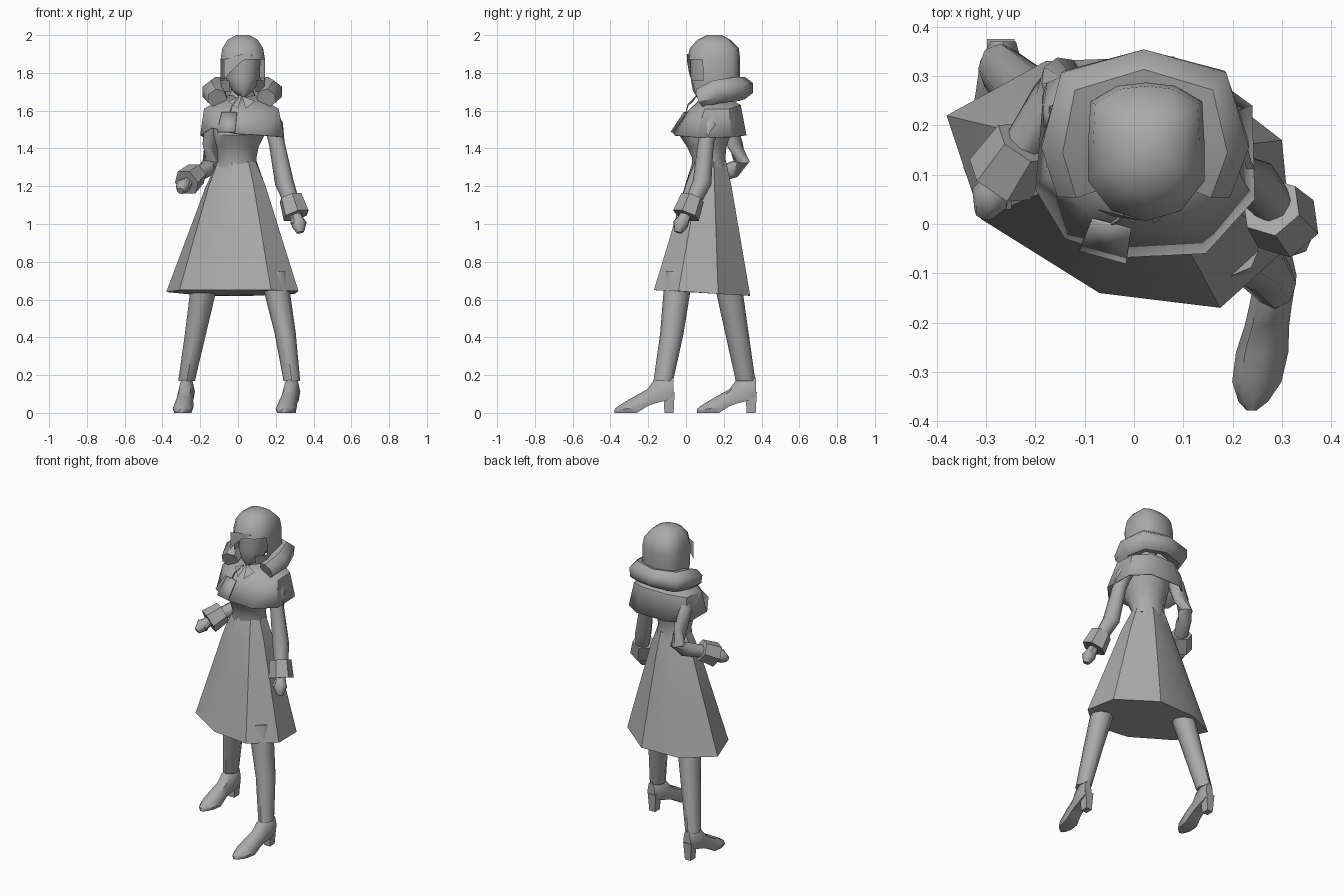
import bpy, bmesh
from math import sin, cos, pi, radians
from mathutils import Vector

old = bpy.data.objects.get("Cube")
if old:
    bpy.data.objects.remove(old, do_unlink=True)

grey = bpy.data.materials.new("plain grey")
grey.use_nodes = True
grey.diffuse_color = (0.4, 0.4, 0.4, 1)
grey.node_tree.nodes["Principled BSDF"].inputs["Base Color"].default_value = (0.4, 0.4, 0.4, 1)


def finish(name, bm, angle=40):
    bmesh.ops.recalc_face_normals(bm, faces=bm.faces)
    me = bpy.data.meshes.new(name)
    bm.to_mesh(me)
    bm.free()
    me.materials.append(grey)
    me.shade_smooth()
    me.set_sharp_from_angle(angle=radians(angle))
    ob = bpy.data.objects.new(name, me)
    bpy.context.scene.collection.objects.link(ob)
    return ob


def loft(name, rings, caps=(True, True), angle=40, skip=None):
    """Skin a list of equal rings; skip(centre) leaves faces out."""
    bm = bmesh.new()
    loops = [[bm.verts.new(p) for p in ring] for ring in rings]
    n = len(loops[0])
    for a, b in zip(loops, loops[1:]):
        for i in range(n):
            j = (i + 1) % n
            bm.faces.new((a[i], a[j], b[j], b[i]))
    for loop, cap in zip((loops[0], loops[-1]), caps):
        if cap:
            bm.faces.new(loop)
    if skip:
        gone = [f for f in bm.faces if skip(f.calc_center_median())]
        bmesh.ops.delete(bm, geom=gone, context='FACES')
    return finish(name, bm, angle)


def oval(x, y, z, rx, ry, n=12, tilt=0):
    return [Vector((x + rx * cos(2 * pi * i / n), y + ry * sin(2 * pi * i / n),
                    z + tilt * sin(2 * pi * i / n))) for i in range(n)]


def tube(name, path, radii, n=8, angle=50, up=(0, 0, 1)):
    pts = [Vector(p) for p in path]
    rings = []
    for i, p in enumerate(pts):
        t = (pts[min(i + 1, len(pts) - 1)] - pts[max(i - 1, 0)]).normalized()
        u = t.cross(Vector(up)).normalized()
        v = u.cross(t)
        rings.append([p + radii[i] * (u * cos(2 * pi * k / n) + v * sin(2 * pi * k / n))
                      for k in range(n)])
    return loft(name, rings, angle=angle)


def plate(name, corners):
    bm = bmesh.new()
    bm.faces.new([bm.verts.new(c) for c in corners])
    return finish(name, bm)


# Torso and neck
loft("torso", [oval(-.005, .125, 1.3, .108, .092),
               oval(-.005, .12, 1.35, .102, .088),
               oval(-.002, .11, 1.41, .112, .105),
               oval(.005, .1, 1.47, .135, .135),
               oval(.015, .14, 1.56, .15, .12),
               oval(.02, .15, 1.64, .08, .07),
               oval(.025, .14, 1.76, .045, .045)])

# Flared skirt with an uneven hem
hem = [Vector(p) for p in ((.32, -.04, .645), (.30, .17, .63), (.08, .34, .62), (-.18, .33, .62),
                           (-.38, .22, .64), (-.31, .01, .65), (-.07, -.14, .65), (.175, -.17, .65))]
waist = []
for p in hem:
    d = (p - Vector((-.01, .1, p.z))).normalized()
    waist.append(Vector((-.005 + .107 * d.x, .125 + .093 * d.y, 1.33)))
loft("skirt", [[w.lerp(h, f) + Vector((0, 0, dz)) for w, h in zip(waist, hem)]
               for f, dz in ((0, 0), (.23, .03), (.6, .015), (1, 0))], angle=32)

# Cape over the shoulders
cape_hem = [(.245, .05, 1.46), (.24, .24, 1.46), (.13, .32, 1.47), (-.08, .32, 1.47), (-.185, .25, 1.46),
            (-.2, .07, 1.47), (-.14, -.03, 1.51), (-.02, -.068, 1.48), (.145, -.06, 1.47)]
shoulder = [(.215, .1, 1.61), (.21, .23, 1.61), (.11, .29, 1.63), (-.06, .29, 1.63), (-.165, .23, 1.61),
            (-.18, .1, 1.61), (-.1, .03, 1.6), (0, .01, 1.6), (.12, .015, 1.6)]
neck = [Vector((.022, .15, 1.68)).lerp(Vector((p[0], p[1], 1.68)), .38) for p in shoulder]
cape = loft("cape", [cape_hem, shoulder, neck], caps=(False, False), angle=45)
cape.modifiers.new("cloth thickness", 'SOLIDIFY').thickness = .006

# Fur collar, open at the front
tube("fur_collar", [(-.11, .075, 1.665), (-.13, .16, 1.70), (-.105, .265, 1.715), (.02, .3, 1.72),
                    (.145, .265, 1.715), (.175, .16, 1.70), (.15, .075, 1.665)],
     [.054, .064, .066, .06, .066, .064, .054], n=7, angle=50)

# Head: face inside a bobbed hair shell with an open front
loft("face", [oval(.025, .085, 1.675, .02, .03),
              oval(.025, .11, 1.71, .06, .075),
              oval(.025, .13, 1.77, .09, .105),
              oval(.025, .135, 1.9, .095, .11)], angle=60)
outline = [(1, -.42), (1, .1), (.96, .72), (.5, .95), (0, 1), (-.5, .95), (-.96, .72), (-1, .1),
           (-1, -.42), (-.6, -.85), (0, -1), (.6, -.85)]


def head_ring(z, w, front, back):
    mid, half = (front + back) / 2, (back - front) / 2
    return [Vector((.025 + w * a, mid + half * b, z)) for a, b in outline]


loft("hair", [head_ring(1.7, .112, .03, .275), head_ring(1.76, .118, .012, .287),
              head_ring(1.87, .118, .006, .287), head_ring(1.93, .108, .02, .28),
              head_ring(1.975, .08, .06, .235), head_ring(2.0, .035, .11, .19)],
     caps=(False, True), angle=60, skip=lambda c: c.y < .06 and c.z < 1.86)
# Side swept fringe
plate("fringe", [(-.075, .03, 1.87), (-.072, .028, 1.76), (-.045, .016, 1.8), (.02, .006, 1.86),
                 (.08, .022, 1.895), (.02, .006, 1.9)])

# Name card hanging from a thin cord
card = plate("card", [(-.085, .012, 1.59), (-.005, -.008, 1.59), (-.015, -.076, 1.485), (-.11, -.05, 1.485)])
card.modifiers.new("card thickness", 'SOLIDIFY').thickness = .006
tube("card_cord", [(.01, .06, 1.68), (-.03, .01, 1.63), (-.045, 0, 1.588)], [.004] * 3, n=4)
# Knotted scarf ends
plate("scarf_end_left", [(.02, .06, 1.68), (.09, .04, 1.65), (.04, .0, 1.61)])
plate("scarf_end_right", [(.02, .06, 1.68), (-.05, .04, 1.65), (.0, .0, 1.61)])


# Arms: sleeve, six sided cuff, hand
def arm(side, path, radii, cuff_a, cuff_b, knuckles, tip):
    tube(side + "_sleeve", path, radii, n=8)
    a, b = Vector(cuff_a), Vector(cuff_b)
    tube(side + "_cuff", [a, b], [.064, .074], n=6, angle=30)
    k, t = Vector(knuckles), Vector(tip)
    tube(side + "_hand", [b - (b - a) * .3, b.lerp(k, .5), k, t], [.026, .034, .042, .02], n=7)
    thumb = Vector((.03 if side == "right" else -.03, -.02, 0))
    tube(side + "_thumb", [b + thumb * .6, k + thumb * 1.1], [.014, .01], n=5)


arm("left", [(.15, .17, 1.6), (.19, .13, 1.52), (.205, .105, 1.43), (.245, .085, 1.22), (.29, .03, 1.1)],
    [.045, .05, .042, .05, .04], (.278, .035, 1.14), (.308, -.0, 1.045), (.322, -.028, 1.0), (.33, -.04, .955))
arm("right", [(-.11, .19, 1.6), (-.14, .22, 1.53), (-.145, .26, 1.42), (-.145, .295, 1.33),
              (-.165, .255, 1.29), (-.25, .12, 1.24)],
    [.045, .048, .042, .044, .045, .038], (-.222, .165, 1.265), (-.272, .09, 1.22),
    (-.29, .055, 1.2), (-.305, .02, 1.175))


# Legs and heeled shoes
def leg(side, hip, knee, ankle, toe_shift):
    x, y = ankle
    loft(side + "_leg", [oval(*hip, .75, .075, .075, 8), oval(*knee, .42, .056, .062, 8),
                         oval(x, y, .17, .044, .052, 8)], angle=50)
    # sections: distance forward of the ankle, sole, top, half width
    rings = []
    for d, low, top, w in ((-.055, .09, .185, .026), (-.015, .065, .2, .042), (.045, .05, .18, .043),
                           (.085, .035, .125, .045), (.14, 0, .095, .053), (.2, 0, .06, .05),
                           (.24, 0, .035, .03), (.258, 0, .02, .01)):
        cx = x + toe_shift * d / .25
        h = top - low
        rings.append([(cx + w * u, y - d, low + h * v) for u, v in
                      ((-.8, 0), (.8, 0), (1, .35), (.65, .85), (0, 1), (-.65, .85), (-1, .35))])
    loft(side + "_shoe", rings, angle=45)
    heel = [[(x + w * a - toe_shift * .05, y + .03 + r * b, z) for a, b in ((-1, -1), (1, -1), (1, 1), (-1, 1))]
            for z, w, r in ((0, .02, .024), (.11, .028, .03))]
    loft(side + "_heel", heel, angle=30)


leg("left", (.185, -.035), (.25, -.075), (.285, -.12), -.045)
leg("right", (-.165, .21), (-.225, .27), (-.272, .315), -.03)
